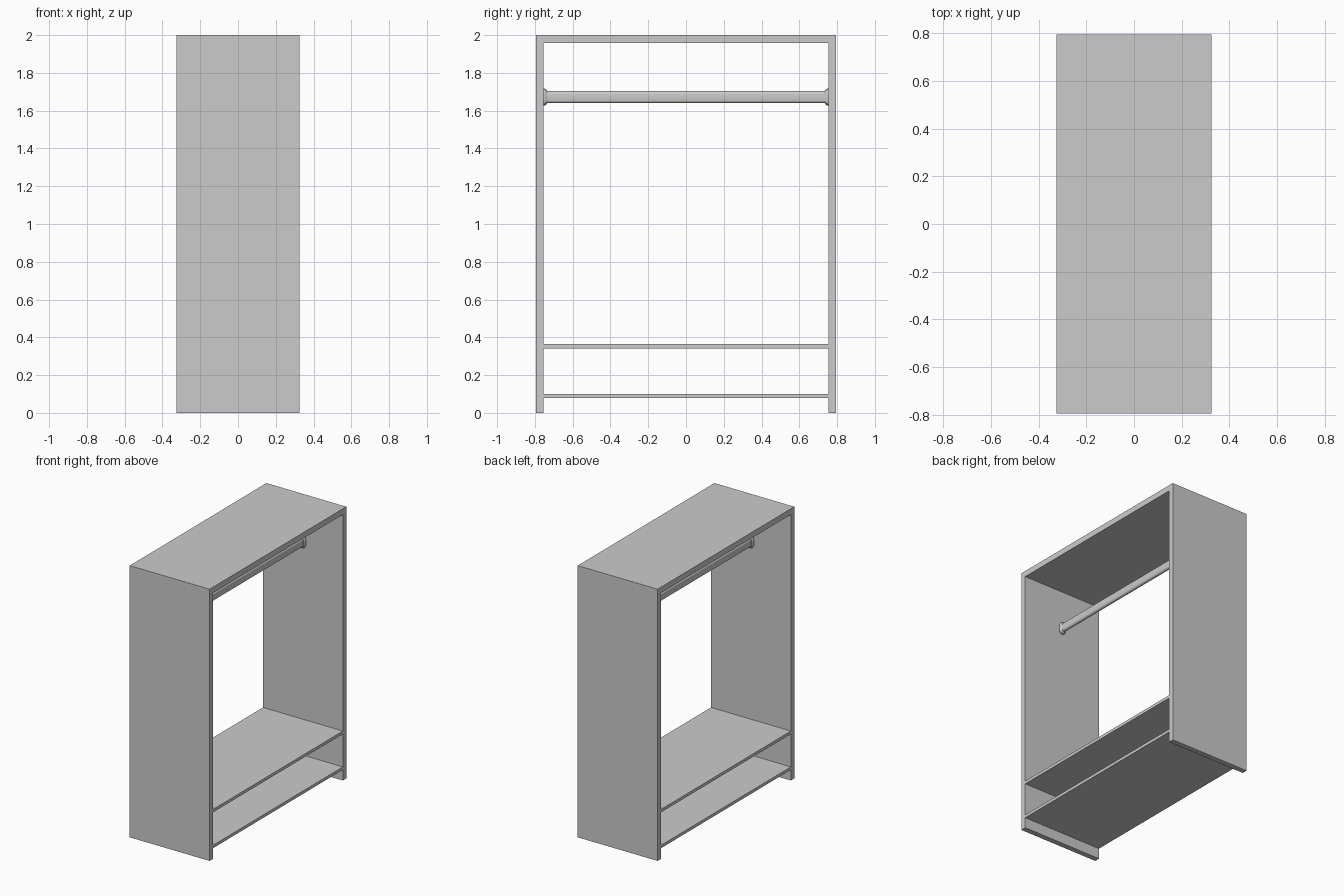
import bpy, bmesh, math

if "Cube" in bpy.data.objects:
    bpy.data.objects.remove(bpy.data.objects["Cube"])

DEPTH, WIDTH, T = 0.65, 1.59, 0.04
INNER = WIDTH - 2 * T


def box(name, y, z0, z1, wy):
    bpy.ops.mesh.primitive_cube_add(size=1, location=(0, y, (z0 + z1) / 2))
    o = bpy.context.object
    o.name = name
    o.scale = (DEPTH, wy, z1 - z0)
    bpy.ops.object.transform_apply(location=False, rotation=False, scale=True)
    return o


def oval(r, half_h, n=8):
    """Upright stadium outline in x/z."""
    s = half_h - r
    pts = []
    for base, off in ((0, s), (math.pi, -s)):
        for i in range(n + 1):
            a = base + math.pi * i / n
            pts.append((r * math.cos(a), off + r * math.sin(a)))
    return pts


def loft(name, sections, z):
    """Skin oval sections (y, radius, half height) into a closed solid."""
    bm = bmesh.new()
    rings = [[bm.verts.new((x, y, h)) for x, h in oval(r, hh)] for y, r, hh in sections]
    n = len(rings[0])
    for a, b in zip(rings, rings[1:]):
        for i in range(n):
            bm.faces.new((a[i], a[(i + 1) % n], b[(i + 1) % n], b[i]))
    bm.faces.new(rings[0])
    bm.faces.new(rings[-1])
    bmesh.ops.recalc_face_normals(bm, faces=bm.faces)
    me = bpy.data.meshes.new(name)
    bm.to_mesh(me)
    bm.free()
    o = bpy.data.objects.new(name, me)
    o.location.z = z
    bpy.context.collection.objects.link(o)
    bpy.ops.object.select_all(action='DESELECT')
    o.select_set(True)
    bpy.context.view_layer.objects.active = o
    bpy.ops.object.shade_smooth_by_angle(angle=math.radians(30))


# Open carcass: full-height sides, top and two shelves between them
for side, s in (("left", -1), ("right", 1)):
    box(side + "_panel", s * (WIDTH - T) / 2, 0, 2, T)
for name, z0, z1 in (("top_panel", 1.957, 2), ("upper_shelf", 0.342, 0.364),
                     ("lower_shelf", 0.078, 0.1)):
    box(name, 0, z0, z1, INNER)

# Flat oval hanging rail with flared end sockets
end = INNER / 2
loft("hanging_rail", [(-end, 0.015, 0.032), (end, 0.015, 0.032)], 1.672)
for side, s in (("left", -1), ("right", 1)):
    loft(side + "_rail_socket", [(s * end, 0.024, 0.045),
                                 (s * (end - 0.008), 0.024, 0.045),
                                 (s * (end - 0.019), 0.018, 0.036)], 1.672)
